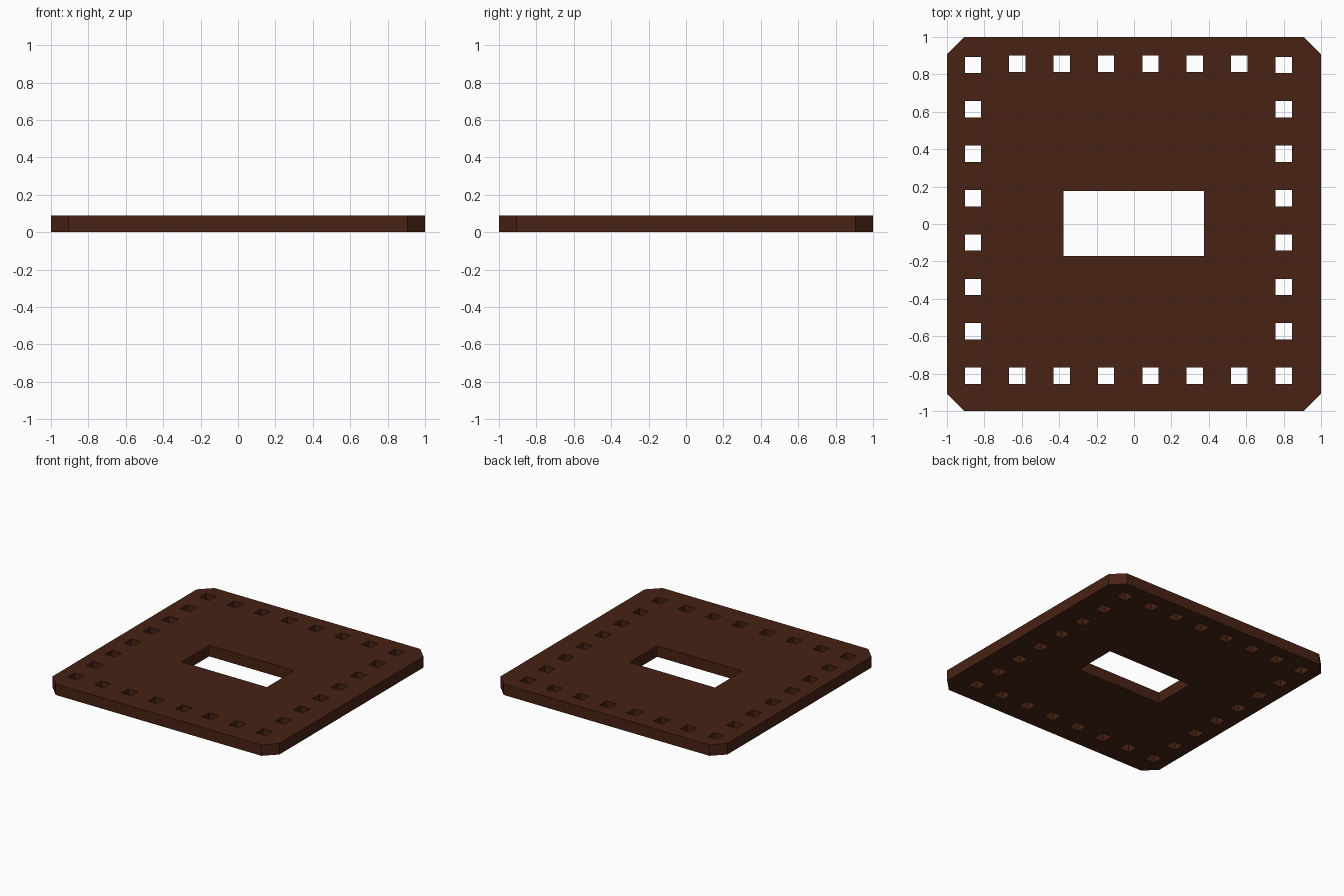
import bpy

if "Cube" in bpy.data.objects:
    bpy.data.objects.remove(bpy.data.objects["Cube"])

THICK = 0.088
HOLE = 0.087
STEP = 0.2373
LEFT, BOTTOM = -0.861, -0.811

outline = bpy.data.curves.new("plate_outline", 'CURVE')
outline.dimensions = '2D'
outline.fill_mode = 'BOTH'
outline.extrude = THICK / 2


def add_loop(points):
    spline = outline.splines.new('POLY')
    spline.points.add(len(points) - 1)
    for p, (x, y) in zip(spline.points, points):
        p.co = (x, y, 0, 1)
    spline.use_cyclic_u = True


def add_rect(cx, cy, w, h):
    add_loop([(cx + sx * w / 2, cy + sy * h / 2)
              for sx, sy in ((-1, -1), (1, -1), (1, 1), (-1, 1))])


# Square plate with cut corners
c = 0.907
add_loop([(-c, -1), (c, -1), (1, -c), (1, c), (c, 1), (-c, 1), (-1, c), (-1, -c)])

# Central rectangular slot
add_rect(-0.002, 0.003, 0.752, 0.346)

# Square holes along the left and right edges
for i in range(8):
    for x in (LEFT, LEFT + 7 * STEP):
        add_rect(x, BOTTOM + i * STEP, HOLE, HOLE)

# Square holes along the bottom and top edges, between the corners
for i in range(1, 7):
    for y in (BOTTOM, 0.857):
        add_rect(LEFT + i * STEP, y, HOLE, HOLE)

# Turn the filled outline into a solid mesh
plate = bpy.data.objects.new("plate", outline)
bpy.context.collection.objects.link(plate)
plate.location.z = THICK / 2
bpy.context.view_layer.objects.active = plate
plate.select_set(True)
bpy.ops.object.convert(target='MESH')
plate = bpy.context.object
plate.name = "perforated_plate"
for poly in plate.data.polygons:
    poly.use_smooth = False

mat = bpy.data.materials.new("dark_brown")
mat.diffuse_color = (0.065, 0.016, 0.007, 1)
mat.use_nodes = True
mat.node_tree.nodes["Principled BSDF"].inputs["Base Color"].default_value = mat.diffuse_color
plate.data.materials.clear()
plate.data.materials.append(mat)
